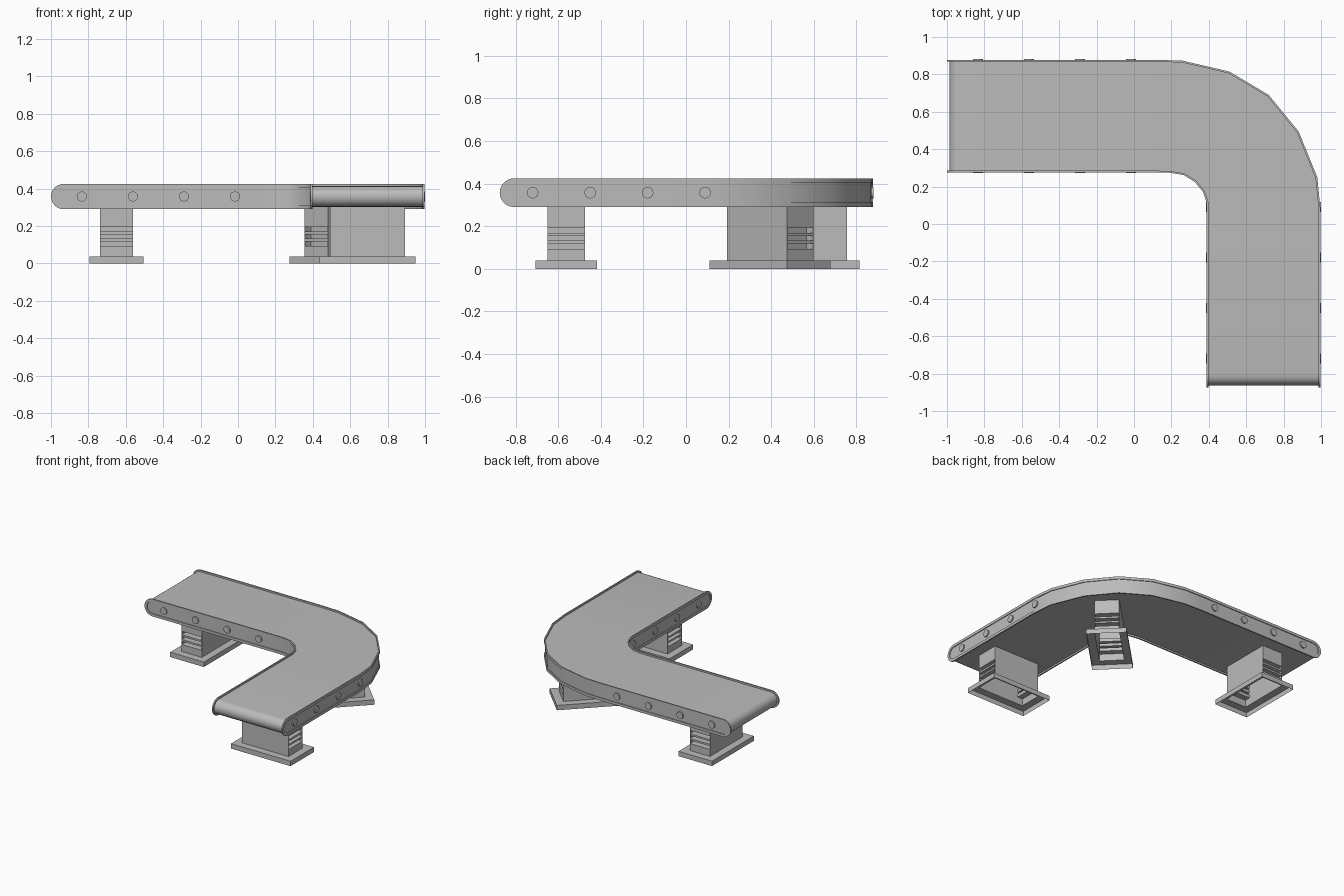
import bpy, bmesh, math
from mathutils import Vector, Matrix

cube = bpy.data.objects.get("Cube")
if cube:
    bpy.data.objects.remove(cube, do_unlink=True)

GREY = (0.5, 0.5, 0.5, 1)
metal = bpy.data.materials.new("plain_grey")
metal.use_nodes = True
metal.diffuse_color = GREY
metal.node_tree.nodes["Principled BSDF"].inputs["Base Color"].default_value = GREY

MID_Z = 0.3575      # height of the belt centre line
RIM, BELT, RECESS = 0.0675, 0.055, 0.047   # half heights
OUTER = [(-.9325, .878), (.11, .878), (.26, .873), (.51, .815), (.72, .69),
         (.88, .495), (.98, .25), (.997, .08), (.997, -.8075)]
INNER = [(-.9325, .275), (.11, .275), (.19, .274), (.265, .262), (.325, .225),
         (.37, .17), (.388, .115), (.388, .06), (.388, -.8075)]


def finish(bm, name, smooth=True):
    bmesh.ops.recalc_face_normals(bm, faces=bm.faces)
    mesh = bpy.data.meshes.new(name)
    bm.to_mesh(mesh)
    bm.free()
    mesh.materials.append(metal)
    obj = bpy.data.objects.new(name, mesh)
    bpy.context.collection.objects.link(obj)
    if smooth:
        bpy.ops.object.select_all(action='DESELECT')
        obj.select_set(True)
        bpy.context.view_layer.objects.active = obj
        bpy.ops.object.shade_smooth_by_angle(angle=math.radians(30))
    return obj


def stations(path, r, offset):
    """Points along a path moved sideways, with half heights that round off both ends."""
    pts = [Vector(p) for p in path]
    segs = [(b - a).normalized() for a, b in zip(pts, pts[1:])]
    body = []
    for i, p in enumerate(pts):
        t = (segs[max(i - 1, 0)] + segs[min(i, len(segs) - 1)]).normalized()
        body.append((p + Vector((-t.y, t.x)) * offset, r))
    angles = [math.pi / 2 * k / 6 for k in range(6)]
    start = [(body[0][0] - segs[0] * r * math.cos(a), r * math.sin(a)) for a in angles]
    end = [(body[-1][0] + segs[-1] * r * math.cos(a), r * math.sin(a)) for a in reversed(angles)]
    return start + body + end


def loop(bm, path, r, offset):
    """Closed rounded outline: along the top, then back along the bottom."""
    st = stations(path, r, offset)
    top = [bm.verts.new((p.x, p.y, MID_Z + h)) for p, h in st]
    low = [bm.verts.new((p.x, p.y, MID_Z - h)) for p, h in st[1:-1]]
    return top + low[::-1]


def bridge(bm, a, b):
    n = len(a)
    for i in range(n):
        j = (i + 1) % n
        bm.faces.new((a[i], a[j], b[j], b[i]))


def fill(bm, ring):
    """Fill an outline with upright strips between its top and bottom."""
    n, half = len(ring), len(ring) // 2
    for i in range(half):
        quad = [ring[i], ring[i + 1], ring[(n - i - 1) % n], ring[(n - i) % n]]
        bm.faces.new(list(dict.fromkeys(quad)))


# Belt running round both ends
bm = bmesh.new()
bridge(bm, loop(bm, INNER, BELT, 0.009), loop(bm, OUTER, BELT, -0.009))
finish(bm, "belt")

# Side panels with a raised rim and a recessed face
for name, path, side in (("outer_side_panel", OUTER, 1), ("inner_side_panel", INNER, -1)):
    bm = bmesh.new()
    back = loop(bm, path, RIM, -0.01 * side)
    front = loop(bm, path, RIM, 0)
    lip = loop(bm, path, RECESS, 0)
    plate = loop(bm, path, RECESS, -0.006 * side)
    for a, b in ((back, front), (front, lip), (lip, plate)):
        bridge(bm, a, b)
    fill(bm, plate)
    fill(bm, back)
    finish(bm, name)

# Roller bolts, four on each side of each arm
for i in range(4):
    x, y = -0.835 + 0.273 * i, 0.09 - 0.27 * i
    spots = {"inner_bolt_back": (x, .277, 'X'), "outer_bolt_back": (x, .876, 'X'),
             "inner_bolt_front": (.39, y, 'Y'), "outer_bolt_front": (.995, y, 'Y')}
    for name, (px, py, axis) in spots.items():
        bm = bmesh.new()
        bmesh.ops.create_cone(bm, cap_ends=True, segments=16, radius1=.027, radius2=.027, depth=.01,
                              matrix=Matrix.Translation((px, py, MID_Z))
                              @ Matrix.Rotation(math.pi / 2, 4, axis))
        finish(bm, f"{name}_{i + 1}")


# Hollow legs with a flared foot and three slots in each narrow end
def leg(name, x, y, turn):
    bm = bmesh.new()
    foot, post = (.145, .2575), (.0875, .2)
    slots = [(.09, .12), (.13, .157), (.167, .197)]
    rows = [(foot, 0), (foot, .038), (post, .038)]
    rows += [(post, z) for pair in slots for z in pair] + [(post, .305)]
    rings = [[bm.verts.new((sx * w, sy * d, z)) for sx, sy in ((-1, -1), (1, -1), (1, 1), (-1, 1))]
             for (w, d), z in rows]
    for a, b in zip(rings, rings[1:]):
        bridge(bm, a, b)
    bm.faces.new(rings[-1])
    bmesh.ops.recalc_face_normals(bm, faces=bm.faces)
    bm.normal_update()
    mids = [sum(pair) / 2 for pair in slots]
    ends = [f for f in bm.faces if abs(f.normal.y) > .9
            and any(abs(f.calc_center_median().z - m) < .002 for m in mids)]
    bmesh.ops.inset_individual(bm, faces=ends, thickness=.003)
    bmesh.ops.inset_individual(bm, faces=ends, thickness=.0002, depth=-.045)
    obj = finish(bm, name, smooth=False)
    obj.location = (x, y, 0)
    obj.rotation_euler.z = math.radians(turn)


leg("back_leg", -.65, .557, 0)
leg("corner_leg", .56, .395, -45)
leg("front_leg", .692, -.563, 90)
